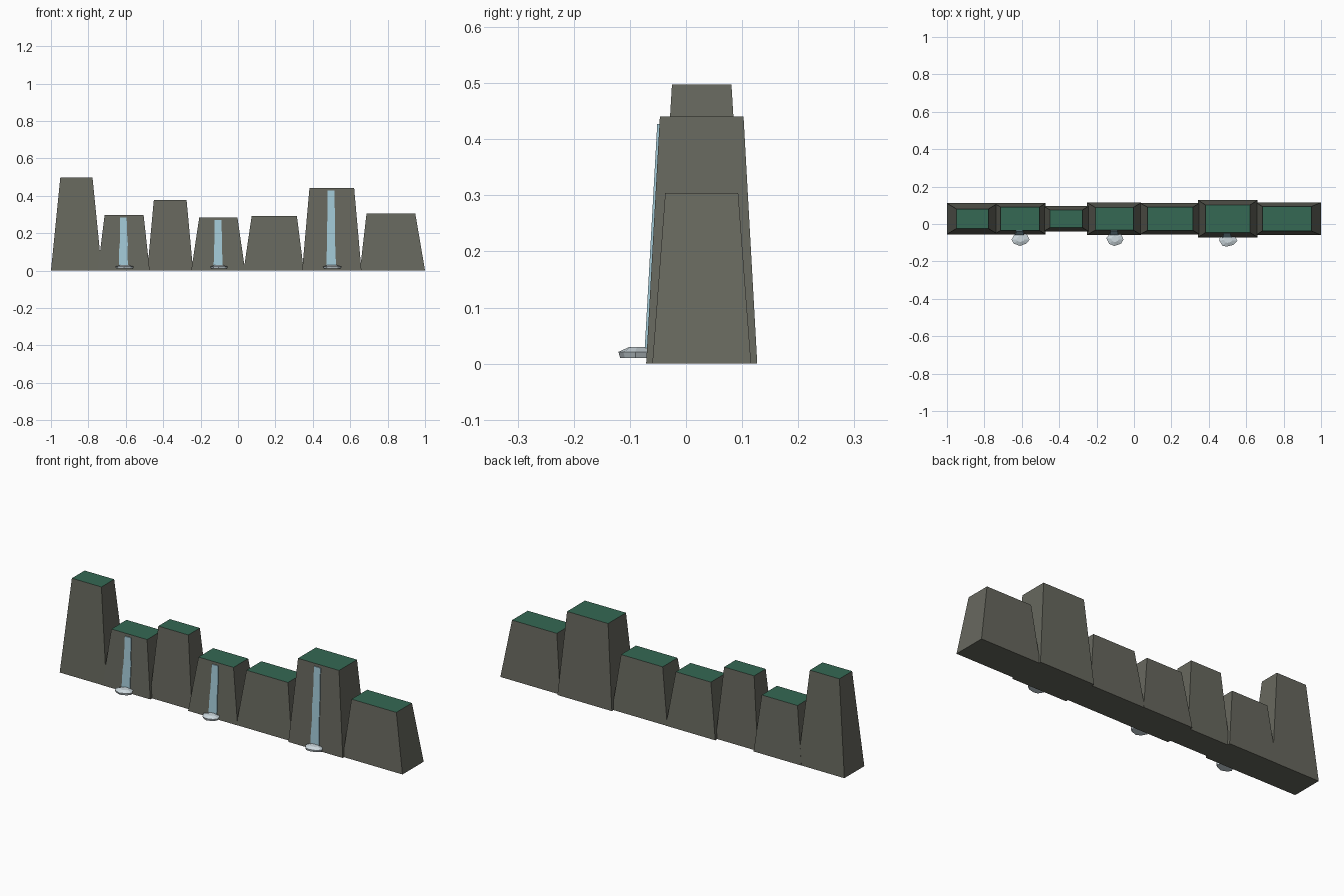
import bpy, bmesh, math, random
from mathutils import Vector

if "Cube" in bpy.data.objects:
    bpy.data.objects.remove(bpy.data.objects["Cube"])


def material(name, rgb):
    m = bpy.data.materials.new(name)
    m.diffuse_color = (*rgb, 1)
    m.use_nodes = True
    m.node_tree.nodes["Principled BSDF"].inputs["Base Color"].default_value = m.diffuse_color
    return m


STONE = material("grey stone", (0.135, 0.138, 0.112))
GRASS = material("dark green grass", (0.035, 0.14, 0.088))
WATER = material("pale blue water", (0.36, 0.58, 0.67))
FOAM = material("white blue foam", (0.62, 0.70, 0.74))


def finish(name, bm, mats):
    bmesh.ops.recalc_face_normals(bm, faces=bm.faces)
    me = bpy.data.meshes.new(name)
    for m in mats:
        me.materials.append(m)
    bm.to_mesh(me)
    bm.free()
    ob = bpy.data.objects.new(name, me)
    bpy.context.collection.objects.link(ob)
    return ob


def loft(bm, rings):
    """Closed solid through rings with equal point counts."""
    loops = [[bm.verts.new(p) for p in r] for r in rings]
    n = len(loops[0])
    for a, b in zip(loops, loops[1:]):
        for i in range(n):
            j = (i + 1) % n
            bm.faces.new((a[i], a[j], b[j], b[i]))
    bm.faces.new(loops[0])
    bm.faces.new(loops[-1])


def rect(x0, x1, half, z):
    yc = 0.028
    return [(x0, yc - half, z), (x1, yc - half, z),
            (x1, yc + half, z), (x0, yc + half, z)]


# Cliff blocks: base x range, base half depth, top x range, top half depth, height
CLIFFS = [
    (-1.000, -0.728, 0.083, -0.950, -0.778, 0.053, 0.498),
    (-0.750, -0.472, 0.084, -0.713, -0.505, 0.063, 0.298),
    (-0.485, -0.240, 0.069, -0.450, -0.275, 0.048, 0.378),
    (-0.250, 0.038, 0.086, -0.207, -0.003, 0.061, 0.285),
    (0.030, 0.352, 0.085, 0.073, 0.315, 0.062, 0.291),
    (0.343, 0.660, 0.099, 0.382, 0.621, 0.0745, 0.441),
    (0.652, 1.000, 0.088, 0.687, 0.948, 0.065, 0.304),
]
for i, (a, b, h, c, d, k, z) in enumerate(CLIFFS):
    bm = bmesh.new()
    loft(bm, [rect(a, b, h, 0), rect(c, d, k, z)])
    for f in bm.faces:
        if f.calc_center_median().z > z - 0.001:
            f.material_index = 1   # grassy top
    finish(f"cliff_{i + 1}", bm, [STONE, GRASS])

# Waterfalls hug the sloping front faces, each ending in a foam splash
rng = random.Random(4)
for n, (ci, x) in enumerate([(1, -0.612), (3, -0.107), (5, 0.498)]):
    _, _, h, _, _, k, top = CLIFFS[ci]
    bm = bmesh.new()
    rings = []
    for s in range(7):
        t = s / 6
        z = 0.012 + t * (top - 0.026)
        y = 0.028 - (h + (k - h) * z / top)
        w = 0.025 - 0.007 * t
        l, r = (rng.uniform(-0.002, 0.002) for _ in range(2))
        rings.append([(x - w + l, y - 0.004, z), (x + w + r, y - 0.004, z),
                      (x + w + r, y + 0.002, z), (x - w + l, y + 0.002, z)])
    loft(bm, rings)
    finish(f"waterfall_{n + 1}", bm, [WATER])

    # Irregular low-poly foam mound
    bm = bmesh.new()
    ang = [i * math.tau / 8 + rng.uniform(-0.15, 0.15) for i in range(8)]
    rad = [rng.uniform(0.9, 1.06) for _ in ang]
    yc = -0.080 if n < 2 else -0.085
    rings = [[(x + 0.005 + 0.048 * r * s * math.cos(a),
               yc + 0.038 * r * s * math.sin(a), z) for a, r in zip(ang, rad)]
             for s, z in [(0.9, 0.010), (1.0, 0.021), (0.45, 0.030)]]
    loft(bm, rings)
    finish(f"foam_splash_{n + 1}", bm, [FOAM])
